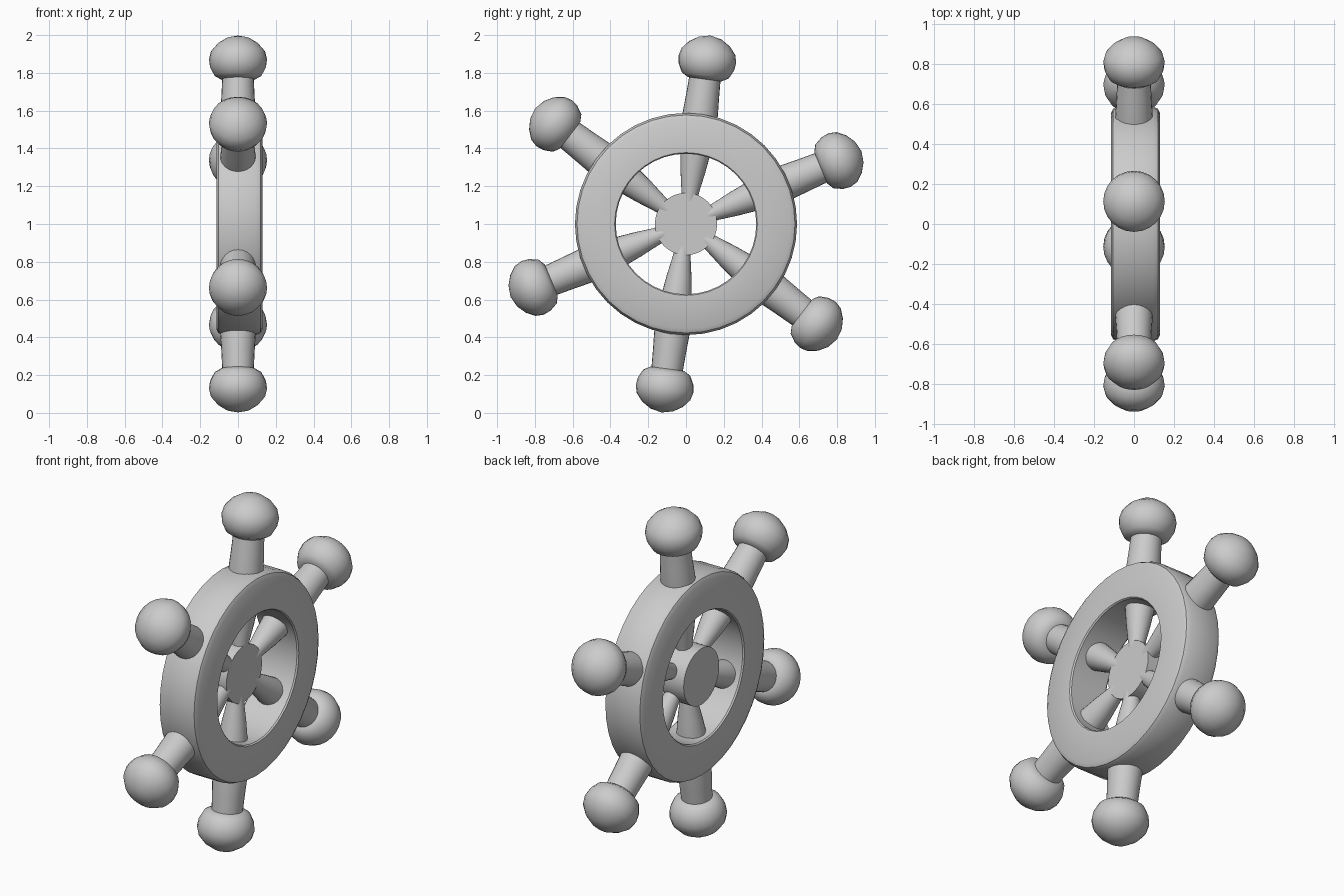
import bpy, math
from mathutils import Matrix

if "Cube" in bpy.data.objects:
    bpy.data.objects.remove(bpy.data.objects["Cube"])

CENTRE = Matrix.Translation((0, 0, 1.0))


def lathe(name, profile, matrix, segs, closed=False, angle=35):
    """Spin (radius, height) points about local z; zero radius makes a pole."""
    verts, faces, rings = [], [], []
    for r, h in profile:
        n = 1 if r == 0 else segs
        rings.append([len(verts) + i for i in range(n)])
        verts += [(r * math.cos(2 * math.pi * i / segs),
                   r * math.sin(2 * math.pi * i / segs), h) for i in range(n)]
    pairs = list(zip(rings, rings[1:] + rings[:1]))
    for a, b in pairs if closed else pairs[:-1]:
        for i in range(segs):
            j = (i + 1) % segs
            quad = [a[i % len(a)], a[j % len(a)], b[j % len(b)], b[i % len(b)]]
            faces.append(list(dict.fromkeys(quad)))
    mesh = bpy.data.meshes.new(name)
    mesh.from_pydata(verts, [], faces)
    mesh.update()
    ob = bpy.data.objects.new(name, mesh)
    bpy.context.collection.objects.link(ob)
    ob.matrix_world = matrix
    bpy.ops.object.select_all(action='DESELECT')
    ob.select_set(True)
    bpy.context.view_layer.objects.active = ob
    bpy.ops.object.shade_smooth_by_angle(angle=math.radians(angle))
    return ob


# Rim and hub turn about the x axis
axle = CENTRE @ Matrix.Rotation(math.pi / 2, 4, 'Y')
rim = [(0.378, -0.115), (0.555, -0.115), (0.577, -0.104), (0.588, -0.08),
       (0.588, 0.095), (0.577, 0.119), (0.555, 0.13), (0.378, 0.13),
       (0.372, 0.122), (0.372, -0.107)]
lathe("rim", rim, axle, 40, closed=True)
lathe("hub", [(0, -0.10), (0.165, -0.10), (0.165, 0.04), (0, 0.04)], axle, 32)

# Six turned spokes with rounded handle knobs
spoke = [(0, 0.06), (0.036, 0.06), (0.039, 0.11), (0.048, 0.18), (0.066, 0.28),
         (0.08, 0.38), (0.093, 0.50), (0.094, 0.58), (0.088, 0.68),
         (0.083, 0.79), (0, 0.79)]
knob = [(0, 0.773), (0.09, 0.773), (0.125, 0.793), (0.148, 0.838), (0.154, 0.88),
        (0.143, 0.922), (0.108, 0.963), (0.06, 0.993), (0, 1.006)]
for k in range(6):
    turn = CENTRE @ Matrix.Rotation(math.radians(22.6 + 60 * k - 90), 4, 'X')
    lathe(f"spoke_{k + 1}", spoke, turn, 24)
    lathe(f"knob_{k + 1}", knob, turn, 24, angle=60)
